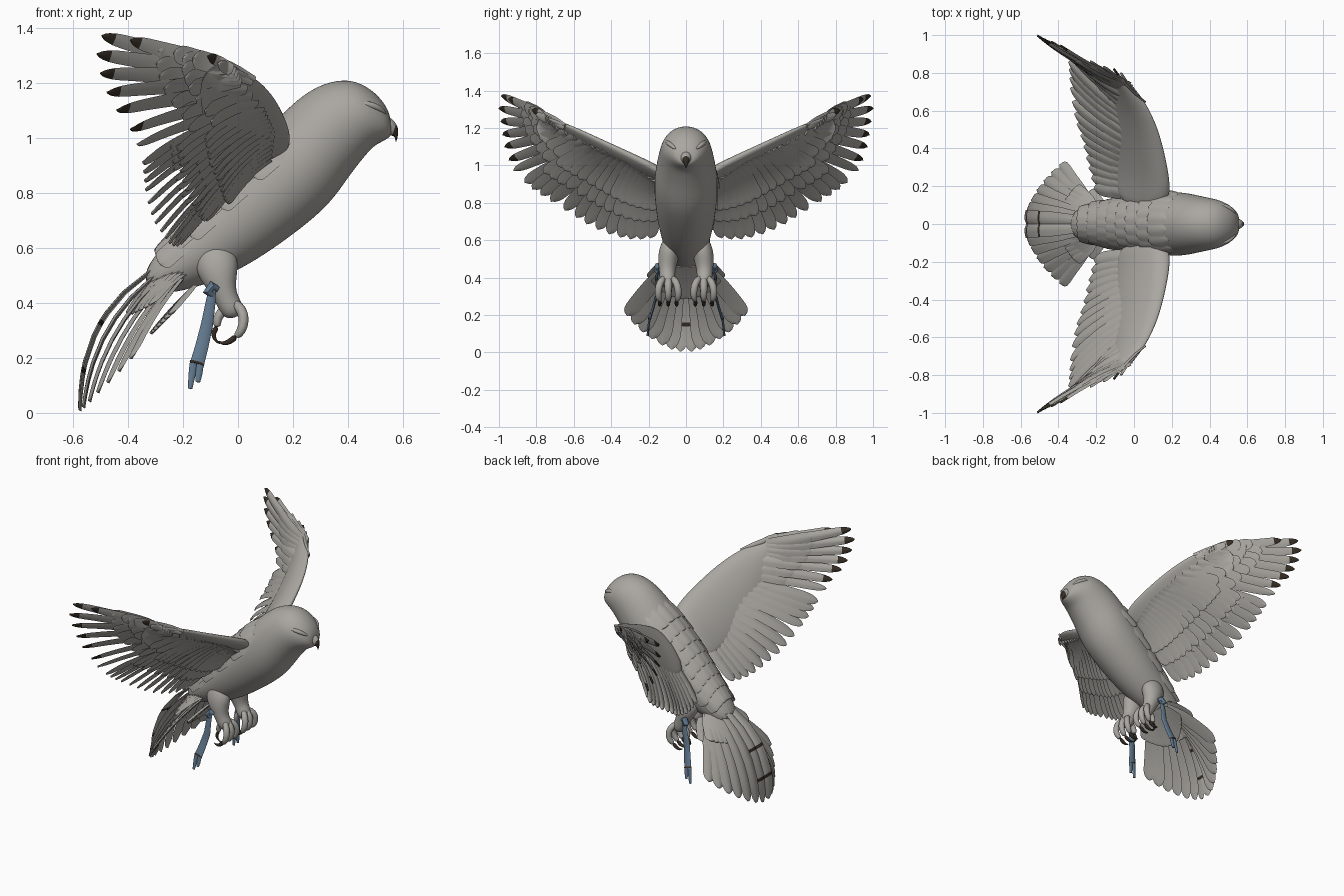
import bpy, bmesh, math
from mathutils import Vector as V, Matrix

if "Cube" in bpy.data.objects:
    bpy.data.objects.remove(bpy.data.objects["Cube"])


def material(name, col):
    m = bpy.data.materials.new(name)
    m.diffuse_color = (*col, 1)
    m.use_nodes = True
    m.node_tree.nodes["Principled BSDF"].inputs["Base Color"].default_value = m.diffuse_color
    return m


MATS = [material("plumage grey", (0.40, 0.385, 0.355)),
        material("dark brown", (0.035, 0.026, 0.018)),
        material("strap blue", (0.12, 0.19, 0.27))]


def build(name, lofts, subsurf=0, mirror=False):
    """One object out of closed lofts: (rings, material index or list per band)."""
    bm = bmesh.new()
    for s in ((1, -1) if mirror else (1,)):
        for rings, mat in lofts:
            rows = [[bm.verts.new((p.x, p.y * s, p.z)) for p in r] for r in rings]
            n = len(rows[0])
            pick = (lambda k: mat[k]) if isinstance(mat, list) else (lambda k: mat)
            for k in range(len(rows) - 1):
                for j in range(n):
                    q = (j + 1) % n
                    f = bm.faces.new((rows[k][j], rows[k][q], rows[k + 1][q], rows[k + 1][j]))
                    f.material_index = pick(k)
            bm.faces.new(rows[0]).material_index = pick(0)
            bm.faces.new(rows[-1]).material_index = pick(len(rows) - 2)
    bmesh.ops.recalc_face_normals(bm, faces=bm.faces)
    me = bpy.data.meshes.new(name)
    bm.to_mesh(me)
    bm.free()
    for m in MATS:
        me.materials.append(m)
    ob = bpy.data.objects.new(name, me)
    bpy.context.collection.objects.link(ob)
    if subsurf:
        mod = ob.modifiers.new("smooth", 'SUBSURF')
        mod.levels = mod.render_levels = subsurf
    bpy.ops.object.select_all(action='DESELECT')
    ob.select_set(True)
    bpy.context.view_layer.objects.active = ob
    bpy.ops.object.shade_smooth_by_angle(angle=math.radians(55))
    return ob


def along(pts, t):
    """Point on a polyline, t counted in points."""
    i = max(0, min(int(t), len(pts) - 2))
    return V(pts[i]).lerp(V(pts[i + 1]), t - i)


def tube(pts, rx, ry=None, n=8, ref=(0, 1, 0)):
    ry = ry or rx
    pts = [V(p) for p in pts]
    rings = []
    for i, p in enumerate(pts):
        d = (pts[min(i + 1, len(pts) - 1)] - pts[max(i - 1, 0)]).normalized()
        a = V(ref).cross(d).normalized()
        b = d.cross(a)
        rings.append([p + a * rx[i] * math.cos(j * math.tau / n) + b * ry[i] * math.sin(j * math.tau / n)
                      for j in range(n)])
    return rings


def feather(B, T, N, w, bend=0.04, thick=0.006, dark=2, tilt=0.0, taper=0.0, root=0.5, bars=()):
    B, T, N = V(B), V(T), V(N)
    ax = T - B
    d = ax.normalized()
    side0 = N.cross(d).normalized()
    up0 = d.cross(side0)
    rot = Matrix.Rotation(tilt, 3, d)
    side, up = rot @ side0, rot @ up0
    ts = sorted({0, .12, .3, .45, .6, .75, .84, .9, .95, .98, 1} | {x for b in bars for x in b})
    rings = []
    for t in ts:
        hw = w * min(1, root + (1 - root) * t / .35) * (1 - taper * max(0, t - .4))
        if t > .84:
            hw *= math.sqrt(max(.02, 1 - ((t - .84) / .16) ** 2))
        c = B + ax * t + up0 * bend * 4 * t * (1 - t) * ax.length
        rings.append([c + side * hw * x + up * (thick * h - .12 * hw * abs(x))
                      for x, h in ((1, 0), (.4, .8), (0, 1), (-.4, .8), (-1, 0), (-.4, -.8), (0, -1), (.4, -.8))])
    mats = [1 if ts[k] >= dark - .001 or any(a <= ts[k] < b for a, b in bars) else 0
            for k in range(len(ts) - 1)]
    return rings, mats


# body and head: top x, z, bottom x, z, half width
BODY = [(-.36, .50, -.31, .43, .07), (-.25, .64, -.20, .44, .105), (-.15, .76, -.06, .485, .13),
        (-.05, .88, .08, .56, .155), (.07, 1.0, .22, .66, .17), (.16, 1.09, .335, .755, .172),
        (.23, 1.155, .405, .86, .157), (.31, 1.202, .46, .93, .142), (.40, 1.217, .495, .97, .13),
        (.47, 1.19, .525, .985, .105), (.525, 1.14, .55, 1.0, .075), (.555, 1.085, .56, 1.015, .04)]


def surf(s, a):
    i = min(int(s), len(BODY) - 2)
    x1, z1, x2, z2, w = [p + (q - p) * (s - i) for p, q in zip(BODY[i], BODY[i + 1])]
    c, h = V(((x1 + x2) / 2, 0, (z1 + z2) / 2)), V(((x1 - x2) / 2, 0, (z1 - z2) / 2))
    return c + h * math.cos(a) + V((0, w * math.sin(a), 0)), h


build("body", [([[surf(i, j * math.tau / 20)[0] for j in range(20)] for i in range(len(BODY))], 0)], 2)

# overlapping back feathers
scales = []
for r in range(8):
    s = 1.3 + r * .5
    for k in range(-3, 4):
        a = (k + (r % 2) * .5) * .36
        b, h = surf(s + .35, a)
        t, _ = surf(s - .75, a)
        n = h.normalized() * math.cos(a) + V((0, math.sin(a), 0))
        scales.append(feather(b - n * .008, t + n * .012, n, .042, .03, .005))
build("back_feathers", scales)

# beak with dark hooked tip
beak = [(.535, 1.085, .54, 1.01, .038), (.56, 1.073, .553, 1.008, .03), (.577, 1.052, .56, 1.006, .021),
        (.585, 1.03, .567, 1.005, .014), (.582, 1.008, .571, 1.0, .008), (.576, .985, .573, .984, .003)]
build("beak", [([[V(((a + c) / 2 + (a - c) / 2 * math.cos(u), w * math.sin(u), (b + d) / 2 + (b - d) / 2 * math.cos(u)))
                  for u in [j * math.tau / 10 for j in range(10)]] for a, b, c, d, w in beak], [0, 0, 1, 1, 1])], 1)

# eyes and brow ridges
ball = [(-1, .15), (-.8, .6), (-.4, .92), (0, 1), (.4, .92), (.8, .6), (1, .15)]
build("eyes", [(tube([(.492 + .01 * u, .083 + .012 * u, 1.09) for u, _ in ball],
                     [.025 * r for _, r in ball], n=12, ref=(0, 0, 1)), 1)], 1, True)
build("brows", [(tube([(.44, .105, 1.128), (.48, .097, 1.122), (.515, .08, 1.108), (.54, .05, 1.085)],
                      [.006, .014, .014, .006], ref=(0, 0, 1)), 0)], 1, True)

# wing skin: leading edge and rear edge of the smooth part
LEAD = [(.18, .08, .95), (.195, .2, 1.02), (.165, .36, 1.095), (.13, .5, 1.16), (.065, .64, 1.225),
        (-.02, .745, 1.26), (-.07, .79, 1.275)]
REAR = [(-.10, .10, .74), (-.10, .24, .76), (-.11, .38, .82), (-.12, .52, .90), (-.13, .66, 1.0),
        (-.14, .79, 1.13), (-.14, .82, 1.21)]
FOIL = [(0, 0), (.04, .6), (.18, 1), (.5, .6), (.8, .3), (1, 0), (.8, -.2), (.5, -.4), (.18, -.8), (.04, -.6)]
N_IN, N_OUT = V((-.7, -.38, .6)).normalized(), V((-.51, -.85, .1)).normalized()
rings = []
for i, (l, r) in enumerate(zip(LEAD, REAR)):
    n = N_IN.lerp(N_OUT, max(0, i - 3) / 3)
    th = (.045, .042, .036, .03, .026, .02, .01)[i]
    rings.append([V(l).lerp(V(r), u) + n * (th * h + .03 * math.sin(math.pi * u)) for u, h in FOIL])
build("wing_arms", [(rings, 0)], 2, True)

# wing feathers, counted from outermost primary to innermost secondary
TIPS = [(-.39, .945, 1.355), (-.495, .985, 1.372), (-.512, .998, 1.305), (-.50, .988, 1.235), (-.475, .978, 1.165),
        (-.44, .967, 1.10), (-.39, .945, 1.03), (-.365, .92, .975), (-.345, .86, .91), (-.34, .80, .86),
        (-.335, .72, .81), (-.32, .61, .74), (-.30, .53, .69), (-.27, .44, .645), (-.25, .35, .618),
        (-.23, .27, .605), (-.21, .19, .615)]
ROOTS = [(-.02, .745, 1.25), (.01, .69, 1.20), (.09, .50, 1.10), (.13, .32, 1.02), (.12, .17, .92)]
main, coverts = [], []
for i in list(range(9)) + [8 + 8 * k / 12 for k in range(1, 13)]:
    B, T = along(ROOTS, i / 4), along(TIPS, i)
    N = N_OUT.lerp(N_IN, min(1, i / 10)).normalized()
    outer = i < 8
    main.append(feather(B, T, N, .034 if outer else .04, .035 if outer else .06, .006,
                        dark=.9 if i < 7 else 2, tilt=.18, taper=.55 if outer else .1))
    # covert rows above and below
    for frac, off in ((.74, .010), (.56, .018), (.72, -.012), (.5, -.02)):
        if off < 0 or i > 0:
            f = frac * (.8 if outer else 1)
            coverts.append(feather(B, B.lerp(T, f) + N * (off + .01), N, .036, .06, .005, tilt=.12))
build("wing_feathers", main, 0, True)
build("wing_coverts", coverts, 0, True)

# thumb feathers at the bend of the wing
build("thumb_feathers", [feather((.06, .645, 1.215), (-.108, .822, 1.297), N_OUT, .02, .04, dark=.84),
                         feather((.05, .65, 1.20), (-.07, .80, 1.272), N_OUT, .022, .04)], 0, True)

# fanned tail, centre pair arched highest
tail = []
for k in range(7):
    t = k / 6
    tip = along([(-.575, .03, .008), (-.555, .10, .025), (-.51, .18, .075), (-.455, .255, .13), (-.39, .315, .2)], t * 4)
    tail.append(feather((-.24 + .03 * t, .015 + .06 * t, .56 - .08 * t), tip, (-.8, .35 * t, .5), .047,
                        .035 + .125 * (1 - t) ** 2, .007, tilt=-.15, root=.55,
                        bars=((.5, .53), (.78, .81)) if k == 0 else ()))
    # short feathers over and under the tail root
    B = V((-.2, .01 + .07 * t, .60 - .1 * t))
    tail.append(feather(B, B.lerp(V(tip), .45) + V((-.035, 0, .03)), (-.8, .35 * t, .5), .045, .05))
    B = V((-.16, .01 + .06 * t, .46))
    tail.append(feather(B, B.lerp(V(tip), .38), (-.8, .3 * t, .5), .045, .02))
build("tail", tail, 0, True)

# thighs and shanks
build("legs", [(tube([(-.09, .07, .62), (-.08, .085, .555), (-.07, .097, .50), (-.055, .1, .45), (-.04, .1, .41),
                      (-.02, .095, .375), (-.015, .095, .345)],
                     [.05, .085, .073, .05, .043, .045, .025], [.04, .06, .056, .047, .042, .045, .025], 12), 0)], 2, True)

# curled toes with dark claws
toes, claws = [], []
for dy in (-.045, 0, .045):
    y = .095 + dy
    toes.append((tube([(-.015, .095 + dy * .4, .405), (.015, y, .375), (.024, y + dy * .2, .335), (.012, y + dy * .2, .295),
                       (-.01, y, .275)], [.018, .022, .021, .019, .014]), 0))
    claws.append((tube([(-.005, y, .28), (-.03, y, .258), (-.055, y, .25), (-.075, y, .262)], [.013, .012, .008, .002]), 1))
toes.append((tube([(-.03, .095, .39), (-.065, .09, .365), (-.078, .09, .335), (-.075, .09, .31)], [.018, .02, .018, .014]), 0))
claws.append((tube([(-.075, .09, .315), (-.092, .09, .29), (-.085, .09, .265), (-.065, .09, .25)], [.012, .011, .007, .002]), 1))
build("toes", toes, 1, True)
build("claws", claws, 1, True)

# leg straps with knot and forked end
strap = [(tube([(-.092, .145, .465), (-.10, .158, .40), (-.113, .155, .32), (-.132, .175, .24), (-.15, .195, .175)],
               [.012, .018, .022, .024, .026], [.007] * 5), 2),
         (tube([(-.075, .14, .45), (-.095, .15, .462), (-.11, .155, .44), (-.09, .15, .425)],
               [.012, .018, .018, .01]), 2),
         (tube([(-.148, .193, .185), (-.15, .196, .178)], [.027, .027], [.009, .009]), 1)]
for x in (-.012, .012):
    strap.append((tube([(-.15 + x, .195, .18), (-.155 + x, .20, .14), (-.16 + x * 1.2, .205, .10 + x)],
                       [.014, .013, .008], [.006] * 3), 2))
build("leg_straps", strap, 0, True)
